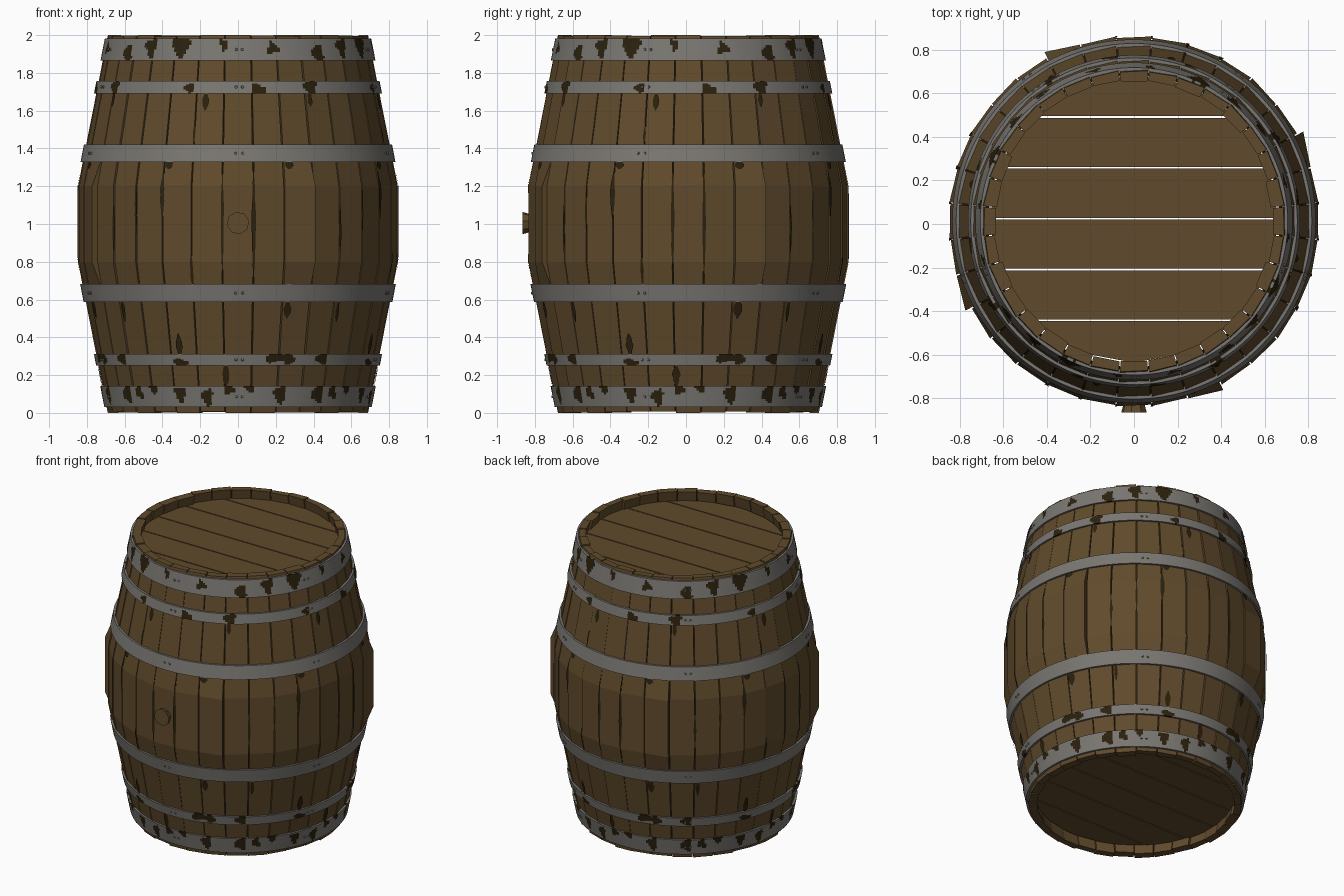
import bpy, bmesh, math, random
from mathutils import Vector

if "Cube" in bpy.data.objects:
    bpy.data.objects.remove(bpy.data.objects["Cube"])

random.seed(4)
CY = 0.0125                     # barrel axis in y
N = 32                          # staves


def mat(name, col):
    m = bpy.data.materials.new(name)
    m.diffuse_color = (*col, 1)
    m.use_nodes = True
    m.node_tree.nodes["Principled BSDF"].inputs["Base Color"].default_value = m.diffuse_color
    return m


WOOD = mat("oak brown", (0.118, 0.070, 0.025))
STEEL = mat("dull steel", (0.195, 0.185, 0.168))
DARK = mat("dark stain", (0.024, 0.015, 0.004))


def radius(z):
    """Outer stave radius: straight tapers, flat belly."""
    d = abs(z - 1)
    return 0.848 if d < 0.2 else 0.848 - (d - 0.2) * 0.197


def pos(deg, r, z):
    """Angle measured from the front (-y) toward +x."""
    a = math.radians(deg)
    return Vector((r * math.sin(a), CY - r * math.cos(a), z))


def finish(name, bm, mats):
    bmesh.ops.recalc_face_normals(bm, faces=bm.faces)
    me = bpy.data.meshes.new(name)
    bm.to_mesh(me)
    bm.free()
    for m in mats:
        me.materials.append(m)
    ob = bpy.data.objects.new(name, me)
    bpy.context.collection.objects.link(ob)
    return ob


def loft(bm, rings, closed_ring=True, caps=True):
    """Skin a list of point rings; returns nothing, fills bm."""
    vs = [[bm.verts.new(p) for p in ring] for ring in rings]
    n = len(vs[0])
    for a, b in zip(vs, vs[1:]):
        for i in range(n if closed_ring else n - 1):
            j = (i + 1) % n
            bm.faces.new((a[i], a[j], b[j], b[i]))
    if caps:
        bm.faces.new(vs[0])
        bm.faces.new(vs[-1][::-1])


# Staves: separate planks with slightly uneven edges
bm = bmesh.new()
for k in range(N):
    mid = k * 360 / N
    half = 180 / N - 0.22
    thick = random.uniform(0.042, 0.06)
    tilt = random.uniform(-0.004, 0.004)
    rings = []
    for z in (0, 0.66, 0.8, 1.2, 1.34, 2):
        r = radius(z)
        lift = 0.03 if k % 8 == 2 and 0.7 < z < 1.3 else 0
        zz = z
        if k % 4:
            zz += random.uniform(0, 0.008) * (1 if z == 0 else -1 if z == 2 else 0)
        rings.append([pos(mid - half, r - tilt, zz), pos(mid + half, r + tilt + lift, zz),
                      pos(mid + half, r - thick, zz), pos(mid - half, r - thick, zz)])
    loft(bm, rings)
finish("staves", bm, [WOOD])

# Dark lining seen through the seams
bm = bmesh.new()
loft(bm, [[pos(i * 360 / N, radius(z) - 0.022, z) for i in range(N)]
          for z in (0.015, 0.8, 1.2, 1.985)], caps=False)
finish("seam_lining", bm, [DARK])

# Heads: six planks each, with open gaps between them
R = 0.655
for name, z0 in (("top_head", 1.90), ("bottom_head", 0.07)):
    bm = bmesh.new()
    for i in range(6):
        y0 = max(-R + 0.001, -0.699 + i * 0.233 + 0.004)
        y1 = min(R - 0.001, -0.699 + (i + 1) * 0.233 - 0.004)
        ys = [y0 + (y1 - y0) * t / 6 for t in range(7)]
        right = [(math.sqrt(R * R - y * y), y) for y in ys]
        outline = right + [(-x, y) for x, y in reversed(right)]
        loft(bm, [[(x, y + CY + 0.012, z) for x, y in outline] for z in (z0, z0 + 0.03)])
    finish(name, bm, [WOOD])

# Hoops: (name, z bottom, z top, rust blobs as angle, z, half angle, half height)
# blob pattern repeats each quarter turn
HOOPS = [
    ("top_hoop", 1.865, 1.982, [(-25, 1.94, 4, .05), (-6, 1.95, 1.8, .03), (15, 1.93, 2.6, .03),
                                (36, 1.905, 3.2, .042), (50, 1.935, 3, .05)]),
    ("upper_hoop", 1.692, 1.758, [(-20, 1.72, 2, .025), (8, 1.71, 3, .03), (30.5, 1.725, 3, .035)]),
    ("upper_belly_hoop", 1.328, 1.42, []),
    ("lower_belly_hoop", 0.588, 0.682, []),
    ("lower_hoop", 0.25, 0.313, [(21, .285, 2.5, .03), (-24, .262, 3, .025),
                                 (15, .295, 4, .03), (36, .29, 3, .03)]),
    ("bottom_hoop", 0.03, 0.142, [(-46, .11, 2, .04), (-38, .135, 2.5, .03), (-25, .1, 2.5, .04),
                                  (-13, .085, 2.2, .045), (-4, .125, 2, .03), (5, .135, 2, .02),
                                  (18, .1, 2.6, .045), (36, .1, 3, .045)]),
]


def rusty(deg, z, blobs):
    for a, bz, da, dz in blobs:
        d = (deg - a + 45) % 90 - 45
        wob = 1 + 0.22 * math.sin(3 * math.atan2((z - bz) / dz, d / da) + a)
        if math.hypot(d / da, (z - bz) / dz) < wob:
            return True
    return False


for name, za, zb, blobs in HOOPS:
    bm = bmesh.new()
    seg, rows = 320, 10
    zs = [za + (zb - za) * i / rows for i in range(rows + 1)]
    prof = [(radius(za) - 0.012, za)] + [(radius(z) + 0.011, z) for z in zs] \
        + [(radius(zb) - 0.012, zb)]
    loft(bm, [[pos(i * 360 / seg, r, z) for i in range(seg)] for r, z in prof], caps=False)
    for f in bm.faces:
        c = f.calc_center_median()
        if rusty(math.degrees(math.atan2(c.x, CY - c.y)), c.z, blobs):
            f.material_index = 1
    finish(name, bm, [STEEL, DARK])

    # Rivet pairs, five around each hoop
    bm = bmesh.new()
    zc = (za + zb) / 2
    for k in range(5):
        for off in (-0.8, 1.8):
            a = k * 72 + off
            axis = pos(a, 1, 0) - pos(a, 0, 0)
            m = axis.to_track_quat('Z', 'Y').to_matrix().to_4x4()
            m.translation = pos(a, radius(zc) + 0.012, zc)
            bmesh.ops.create_cone(bm, cap_ends=True, segments=6, radius1=0.009,
                                  radius2=0.006, depth=0.01, matrix=m)
    finish(name + "_rivets", bm, [STEEL])

# Dark cracks along seams and stains by the hoops: (angle, z0, z1, width)
CRACKS = [(-5.6, .75, 1.27, .018), (5.6, .72, 1.28, .022), (-28.1, 1.03, 1.28, .026),
          (-16.9, .66, .85, .018), (-39.4, .95, 1.2, .014), (39.4, .85, 1.1, .016),
          (19, .50, .60, .045), (-24, .30, .42, .04), (-26, 1.29, 1.335, .05),
          (19, 1.29, 1.335, .05), (-13, 1.60, 1.70, .035), (-5, .14, .26, .04),
          (41, .48, .6, .025), (30, 1.62, 1.70, .03), (-16.9, 1.42, 1.53, .014)]
bm = bmesh.new()
for q in range(4):
    for a, z0, z1, w in CRACKS:
        rings = []
        for i in range(9):
            t = i / 8
            z = z0 + (z1 - z0) * t
            half = math.degrees(w / 2 / radius(z)) * (0.15 + 0.85 * math.sin(math.pi * t)) \
                * random.uniform(0.75, 1.15)
            rings.append([pos(a + q * 90 + s * half, radius(z) + 0.005, z) for s in (-1, 1)])
        loft(bm, rings, closed_ring=False, caps=False)
finish("cracks_and_stains", bm, [DARK])

# Bung on the front
bm = bmesh.new()
loft(bm, [[(r * math.cos(i * math.pi / 4 + 0.2), y, 1.005 + r * math.sin(i * math.pi / 4 + 0.2))
           for i in range(8)] for r, y in ((0.048, -0.80), (0.052, -0.838), (0.06, -0.865))])
finish("bung", bm, [WOOD])
